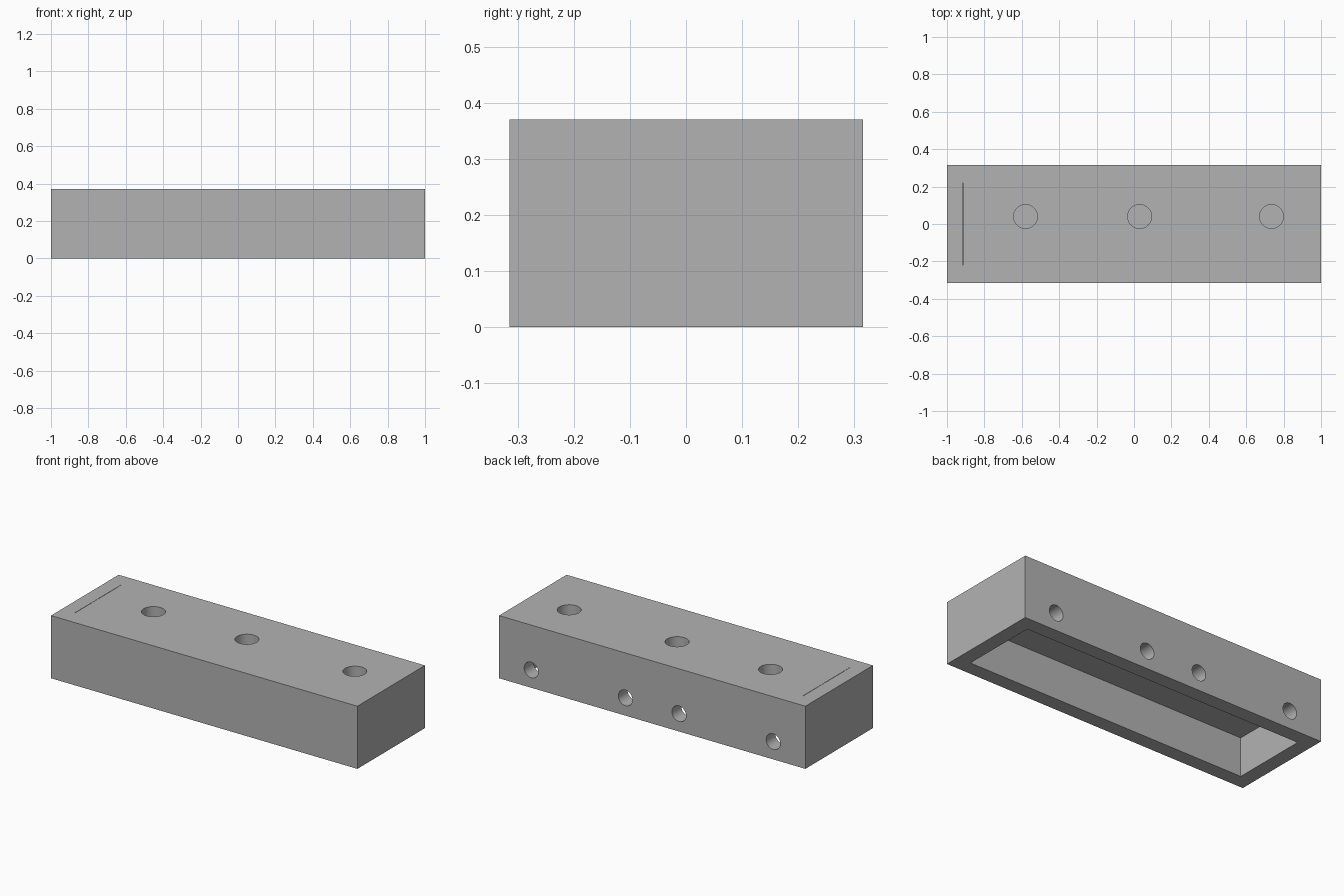
import bpy
from math import pi

cube = bpy.data.objects.get("Cube")
if cube:
    bpy.data.objects.remove(cube, do_unlink=True)

LENGTH, WIDTH, HEIGHT = 2.0, 0.63, 0.37
WALL, CEILING = 0.086, 0.23

grey = bpy.data.materials.new("plain grey")
grey.use_nodes = True
colour = (0.45, 0.45, 0.45, 1)
grey.diffuse_color = colour
grey.node_tree.nodes["Principled BSDF"].inputs["Base Color"].default_value = colour


def box(name, size, centre):
    bpy.ops.mesh.primitive_cube_add(size=1, location=centre)
    obj = bpy.context.object
    obj.name = name
    obj.scale = size
    bpy.ops.object.transform_apply(location=False, rotation=False, scale=True)
    obj.data.materials.append(grey)
    return obj


def rod(name, radius, length, centre, tilt=0):
    bpy.ops.mesh.primitive_cylinder_add(
        vertices=48, radius=radius, depth=length, location=centre, rotation=(tilt, 0, 0))
    obj = bpy.context.object
    obj.name = name
    obj.data.materials.append(grey)
    return obj


# Solid block
housing = box("housing", (LENGTH, WIDTH, HEIGHT), (0, 0, HEIGHT / 2))

# Cavity open at the underside
cutters = [box("cavity_cutter",
               (LENGTH - 2 * WALL, WIDTH - 2 * WALL, 2 * CEILING), (0, 0, 0))]

# Blind round sockets in the top
for x in (-0.58, 0.03, 0.735):
    cutters.append(rod("top_socket_cutter", 0.064, 0.2, (x, 0.04, HEIGHT)))

# Round holes through the back wall
for x in (-0.79, -0.175, 0.175, 0.79):
    cutters.append(rod("back_hole_cutter", 0.046, 0.12,
                       (x, (WIDTH - WALL) / 2, 0.105), pi / 2))

# Hairline score across the top at the right end
cutters.append(box("score_cutter", (0.002, 0.44, 0.02), (-0.915, 0, HEIGHT)))

# Cut every opening out of the block
for cutter in cutters:
    cutter.hide_render = True
    cut = housing.modifiers.new(cutter.name, "BOOLEAN")
    cut.operation = "DIFFERENCE"
    cut.solver = "EXACT"
    cut.object = cutter

bpy.ops.object.select_all(action="DESELECT")
housing.select_set(True)
bpy.context.view_layer.objects.active = housing
for name in [m.name for m in housing.modifiers]:
    bpy.ops.object.modifier_apply(modifier=name)
bpy.ops.object.shade_smooth_by_angle(angle=pi / 6)

for cutter in cutters:
    bpy.data.objects.remove(cutter, do_unlink=True)
